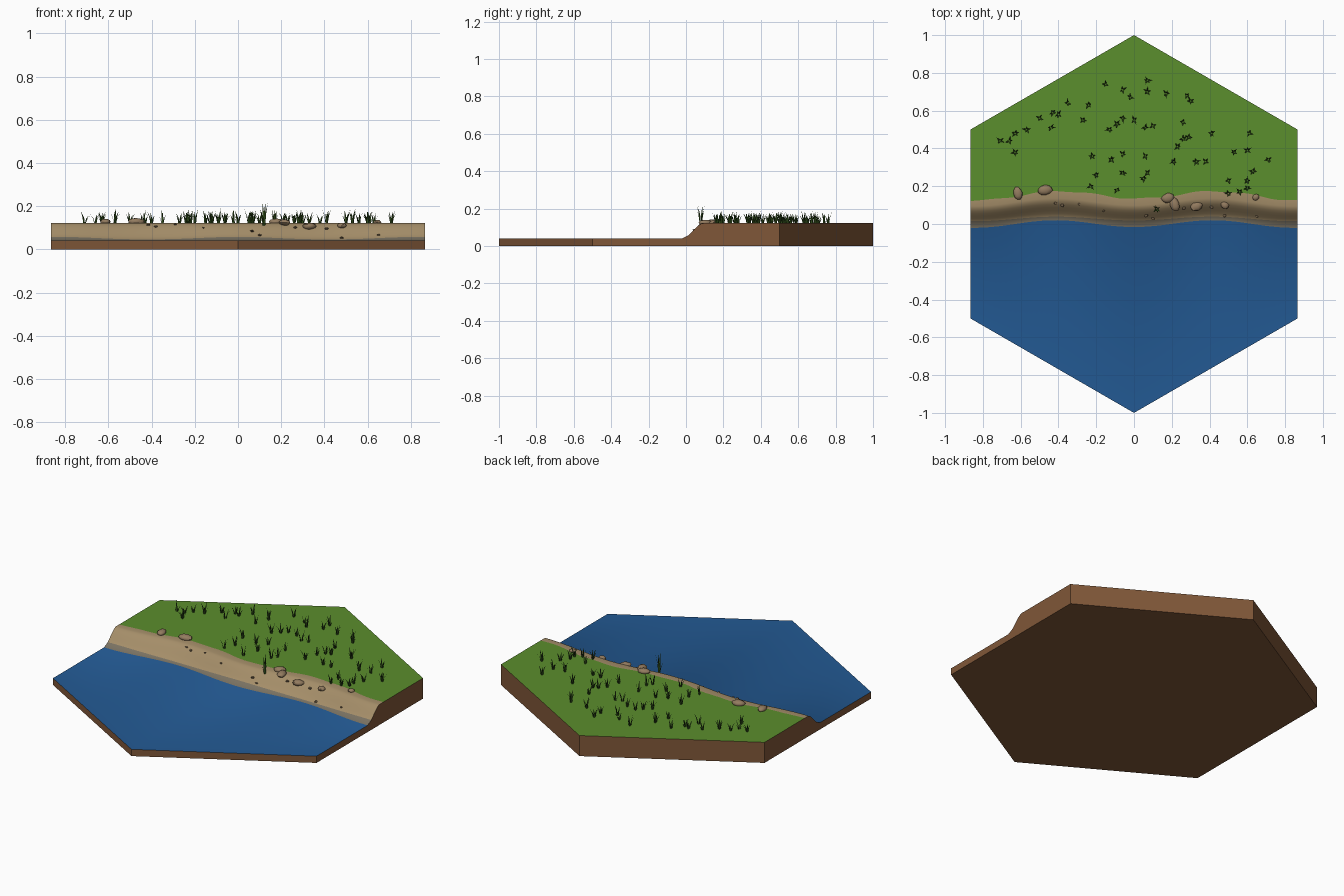
import bpy, bmesh, math, random
from mathutils import Vector, Matrix

if "Cube" in bpy.data.objects:
    bpy.data.objects.remove(bpy.data.objects["Cube"])

random.seed(4)
HALF = math.sqrt(3) / 2
WATER_Z, LAND_Z, SLOPE = 0.04, 0.122, 0.115


def srgb(r, g, b):
    f = lambda c: (c / 255 / 12.92) if c < 11 else ((c / 255 + 0.055) / 1.055) ** 2.4
    return (f(r), f(g), f(b), 1)


def mat(name, *rgb):
    m = bpy.data.materials.new(name)
    m.diffuse_color = srgb(*rgb)
    m.use_nodes = True
    m.node_tree.nodes["Principled BSDF"].inputs["Base Color"].default_value = m.diffuse_color
    return m


SOIL = mat("soil brown", 128, 87, 56)
WATER = mat("water blue", 35, 90, 148)
WET = mat("wet sand", 122, 114, 98)
SAND = mat("dry sand", 165, 142, 105)
GRASS = mat("meadow green", 91, 142, 45)
BLADE = mat("blade green", 52, 84, 30)
STONE = mat("stone", 148, 124, 96)
PEBBLE = mat("pebble", 112, 94, 72)


def finish(name, bm, mats, angle=None):
    me = bpy.data.meshes.new(name)
    bm.to_mesh(me)
    bm.free()
    for m in mats:
        me.materials.append(m)
    if angle:
        me.polygons.foreach_set("use_smooth", [True] * len(me.polygons))
        me.set_sharp_from_angle(angle=math.radians(angle))
    ob = bpy.data.objects.new(name, me)
    bpy.context.collection.objects.link(ob)
    return ob


# Lines that wander across the tile
def wave(x):
    return math.cos(2 * math.pi * x / 0.84)


def shore(x):
    return 0.003 - 0.019 * wave(x) - 0.005 * abs(x)


def grass_line(x):
    return 0.157 - 0.022 * wave(x - 0.02) + 0.004 * math.sin(23 * x) - 0.012 * abs(x)


def height(x, y):
    t = min(max((y - shore(x)) / SLOPE, 0), 1)
    return WATER_Z + (LAND_Z - WATER_Z) * t * t * (3 - 2 * t)


# Hexagonal tile: strips of water, wet sand, bank and grass over soil walls
bm = bmesh.new()
N = 64
cols = []
for i in range(N + 1):
    x = HALF * (2 * i / N - 1)
    edge = 1 - abs(x) / math.sqrt(3)
    s = shore(x)
    wet = 0.027 + 0.008 * wave(x)
    ys = [-edge, s, s + wet]
    ys += [s + wet + (SLOPE - wet) * k / 6 for k in range(1, 7)]
    ys += [max(grass_line(x), s + SLOPE + 0.005), edge]
    top = [bm.verts.new((x, y, height(x, y))) for y in ys]
    low = [bm.verts.new((x, y, 0)) for y in ys]
    cols.append((top, low))
R = len(ys)


def row_colour(j):
    return {0: 1, 1: 2, R - 2: 4}.get(j, 3)


for (t0, l0), (t1, l1) in zip(cols, cols[1:]):
    for j in range(R - 1):
        bm.faces.new((t0[j], t1[j], t1[j + 1], t0[j + 1])).material_index = row_colour(j)
        bm.faces.new((l0[j], l0[j + 1], l1[j + 1], l1[j]))
    bm.faces.new((l0[0], l1[0], t1[0], t0[0]))
    bm.faces.new((t0[-1], t1[-1], l1[-1], l0[-1]))
for top, low in (cols[0], cols[-1]):
    for j in range(R - 1):
        bm.faces.new((top[j], top[j + 1], low[j + 1], low[j]))
bmesh.ops.recalc_face_normals(bm, faces=bm.faces[:])
finish("shore_tile", bm, [SOIL, WATER, WET, SAND, GRASS], 35)


# Stones: flattened, slightly jittered spheres
def add_stone(bm, x, y, rx, ry, rz, turn, sub):
    geo = bmesh.ops.create_icosphere(bm, subdivisions=sub, radius=1)
    m = (Matrix.Translation((x, y, height(x, y) + rz * 0.35))
         @ Matrix.Rotation(turn, 4, 'Z') @ Matrix.Diagonal((rx, ry, rz, 1)))
    for v in geo["verts"]:
        v.co = m @ (v.co * random.uniform(0.92, 1.06))


bm = bmesh.new()
for x, y, rx, ry, turn in [
        (-0.615, 0.162, 0.035, 0.024, 1.75), (-0.47, 0.18, 0.04, 0.028, 0.15),
        (0.18, 0.138, 0.036, 0.026, 0.3), (0.215, 0.104, 0.038, 0.025, 1.9),
        (0.33, 0.094, 0.033, 0.026, 0.4), (0.48, 0.1, 0.024, 0.02, 2.4),
        (0.645, 0.142, 0.019, 0.017, 0.5)]:
    add_stone(bm, x, y, rx, ry, ry * 0.62, turn, 2)
finish("bank_stones", bm, [STONE], 40)

bm = bmesh.new()
for x, y in [(-0.415, 0.11), (-0.38, 0.1), (-0.29, 0.105), (-0.16, 0.07), (0.065, 0.045),
             (0.1, 0.03), (0.265, 0.085), (0.41, 0.09), (0.48, 0.045), (0.65, 0.04)]:
    r = random.uniform(0.007, 0.012)
    add_stone(bm, x, y, r, r * 0.8, r * 0.5, random.uniform(0, 3), 1)
finish("small_pebbles", bm, [PEBBLE], 40)


# Grass tufts: bent, tapering blades fanned around each root
def add_blade(bm, root, turn, tall, lean, width):
    out = Vector((math.cos(turn), math.sin(turn), 0))
    side = Vector((-out.y, out.x, 0)) * width / 2
    up = Vector((0, 0, tall))
    mid = root + out * lean * 0.35 + up * 0.55
    a, b = bm.verts.new(root - side), bm.verts.new(root + side)
    c, d = bm.verts.new(mid + side * 0.8), bm.verts.new(mid - side * 0.8)
    tip = bm.verts.new(root + out * lean + up)
    bm.faces.new((a, b, c, d))
    bm.faces.new((d, c, tip))


def add_tuft(bm, x, y, tall, blades):
    start = random.uniform(0, 6.28)
    for k in range(blades):
        turn = start + 6.283 * k / blades + random.uniform(-0.4, 0.4)
        root = Vector((x + 0.004 * math.cos(turn), y + 0.004 * math.sin(turn),
                       height(x, y) - 0.002))
        add_blade(bm, root, turn, tall * random.uniform(0.6, 1.05),
                  random.uniform(0.012, 0.024), 0.009)


TUFTS = [
    (-.63, .48), (-.71, .44), (-.66, .44), (-.63, .38), (-.57, .5), (-.5, .56), (-.44, .51),
    (-.43, .59), (-.35, .64), (-.4, .58), (-.27, .55), (-.24, .63), (-.15, .74), (-.06, .71),
    (-.02, .67), (.07, .76), (.07, .7), (.17, .69), (.28, .68), (.3, .65), (-.06, .56),
    (-.13, .5), (-.09, .53), (0, .55), (.06, .51), (.1, .52), (.26, .54), (.26, .45),
    (.23, .41), (.41, .48), (.61, .48), (.6, .39), (.71, .34), (.53, .38), (.38, .33),
    (.33, .33), (.21, .33), (.06, .36), (-.06, .37), (-.12, .34), (-.22, .36), (-.2, .26),
    (-.23, .2), (-.06, .27), (.07, .27), (.05, .24), (-.09, .18), (.5, .23), (.5, .16),
    (.6, .23), (.6, .19), (.56, .17), (.63, .28), (.29, .46)]
bm = bmesh.new()
for x, y in TUFTS:
    add_tuft(bm, x, y, random.uniform(0.05, 0.068), random.choice((4, 5, 5)))
finish("grass_tufts", bm, [BLADE])

# Taller reeds on the bank
bm = bmesh.new()
add_tuft(bm, 0.12, 0.08, 0.11, 6)
finish("bank_reeds", bm, [BLADE])
